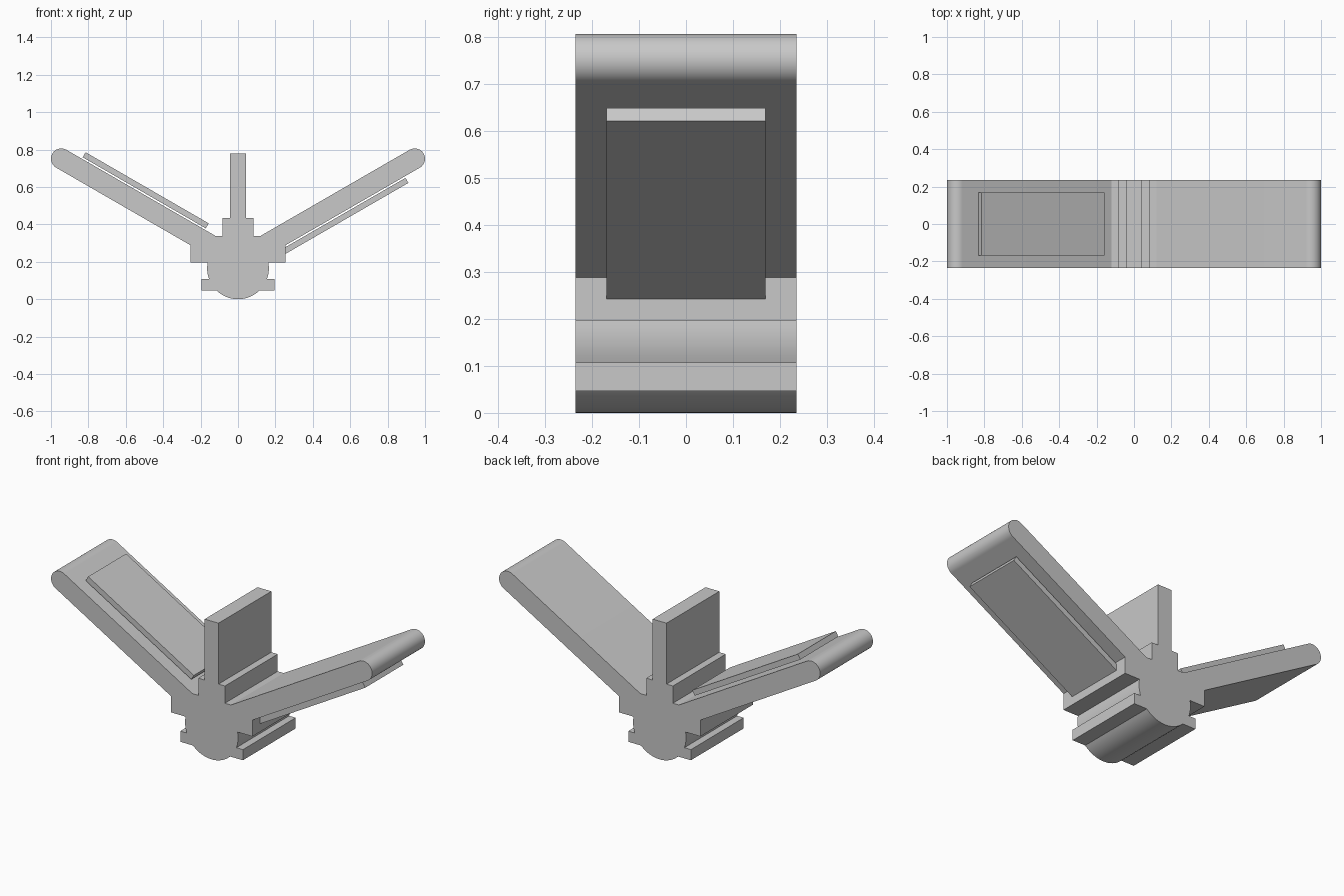
import bpy
import bmesh
from math import radians, sin, cos, asin, sqrt
from mathutils import Vector

cube = bpy.data.objects.get("Cube")
if cube:
    bpy.data.objects.remove(cube, do_unlink=True)

# Single plain grey
grey = bpy.data.materials.new("plain grey")
grey.use_nodes = True
colour = (0.58, 0.58, 0.58, 1)
grey.diffuse_color = colour
grey.node_tree.nodes["Principled BSDF"].inputs["Base Color"].default_value = colour


def arc(cx, cz, r, start, end, steps):
    """Points along a circular arc in the xz plane, angles in degrees."""
    angles = [radians(start + (end - start) * i / steps) for i in range(steps + 1)]
    return [(cx + r * cos(a), cz + r * sin(a)) for a in angles]


def extrude_profile(name, points, half_depth):
    """Extrude a closed xz outline along y, smooth on its curves only."""
    bm = bmesh.new()
    face = bm.faces.new([bm.verts.new((x, -half_depth, z)) for x, z in points])
    made = bmesh.ops.extrude_face_region(bm, geom=[face])["geom"]
    bmesh.ops.translate(bm, vec=(0, 2 * half_depth, 0),
                        verts=[v for v in made if isinstance(v, bmesh.types.BMVert)])
    bmesh.ops.recalc_face_normals(bm, faces=bm.faces)
    mesh = bpy.data.meshes.new(name)
    bm.to_mesh(mesh)
    bm.free()
    mesh.shade_smooth()
    mesh.set_sharp_from_angle(angle=radians(25))
    mesh.materials.append(grey)
    obj = bpy.data.objects.new(name, mesh)
    bpy.context.collection.objects.link(obj)
    return obj


slope = radians(30)
along = Vector((cos(slope), sin(slope)))
across = Vector((-sin(slope), cos(slope)))
tip, arm_r = Vector((0.945, 0.751)), 0.055
hub_r = 0.165


def on_edge(x, side):
    """Point on the upper (+1) or lower (-1) edge of the arm."""
    p = tip + across * arm_r * side
    return (x, p.y + (x - p.x) * along.y / along.x)


def hub_angle(z):
    return -90 + (90 + asin((z - hub_r) / hub_r) * 57.29578)


# Right half of the body outline, from the top of the stem down to the base
shoulder = on_edge(0.12, 1)
half = [(0.043, 0.778), (0.043, 0.435), (0.083, 0.435), (0.083, shoulder[1]), shoulder]
half += arc(tip.x, tip.y, arm_r, 120, -60, 28)
half += [on_edge(0.254, -1), (0.254, 0.197)]
half += arc(0, hub_r, hub_r, hub_angle(0.197), hub_angle(0.107), 6)
half += [(0.195, 0.107), (0.195, 0.047)]
half += arc(0, hub_r, hub_r, hub_angle(0.047), -90, 10)

# Body: hub, stem, foot and both arms in one mirrored outline
outline = half + [(-x, z) for x, z in reversed(half[:-1])]
extrude_profile("body", outline, 0.235)

# Thin panels: one floats above an arm, the other below the opposite arm
length, thick, gap = 0.76, 0.031, 0.009


def panel(name, outer_x, side, mirror):
    inner = arm_r + gap
    start = Vector(on_edge(outer_x, side)) + across * side * gap
    corners = [start, start - along * length,
               start - along * length + across * side * thick,
               start + across * side * thick]
    extrude_profile(name, [(p.x * mirror, p.y) for p in corners], 0.169)


panel("upper_panel", 0.835, 1, -1)
panel("lower_panel", 0.891, -1, 1)
